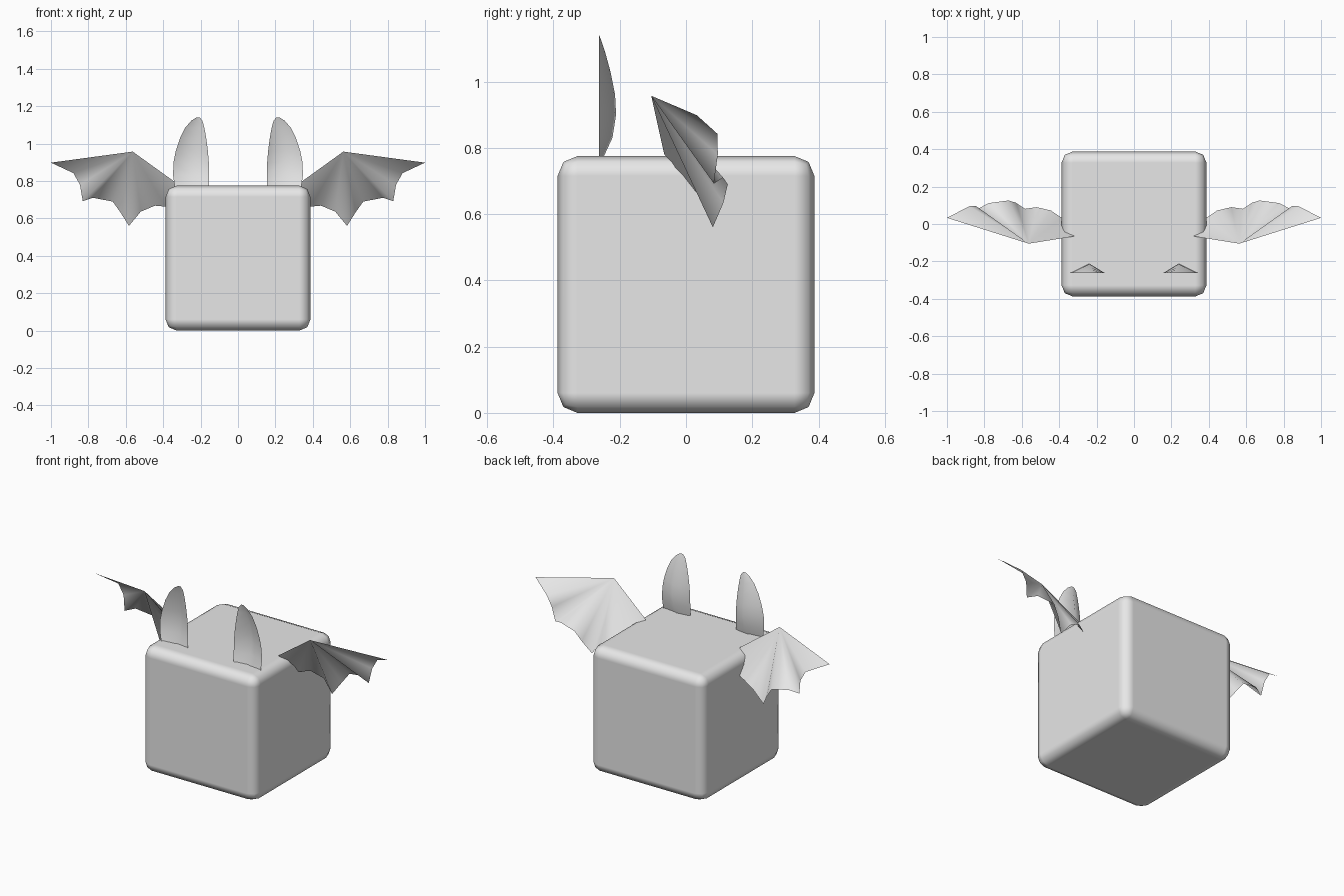
import bpy
import bmesh

if "Cube" in bpy.data.objects:
    bpy.data.objects.remove(bpy.data.objects["Cube"])

grey = bpy.data.materials.new("light_grey")
grey.diffuse_color = (0.8, 0.8, 0.8, 1.0)
grey.use_nodes = True
grey.node_tree.nodes["Principled BSDF"].inputs["Base Color"].default_value = grey.diffuse_color


def make_object(name, verts, faces, mirrored=False):
    mesh = bpy.data.meshes.new(name)
    mesh.from_pydata(verts, [], faces)
    mesh.materials.append(grey)
    for poly in mesh.polygons:
        poly.use_smooth = True
    obj = bpy.data.objects.new(name, mesh)
    bpy.context.collection.objects.link(obj)
    if mirrored:
        obj.modifiers.new("other_side", 'MIRROR')
    return obj


# Body: rounded cube standing on the ground
SIZE = 0.775
body = make_object("body", [], [])
bm = bmesh.new()
bmesh.ops.create_cube(bm, size=SIZE)
bmesh.ops.translate(bm, verts=bm.verts, vec=(0, 0, SIZE / 2))
for face in bm.faces:
    face.smooth = True
bm.to_mesh(body.data)
bm.free()
bevel = body.modifiers.new("rounded_edges", 'BEVEL')
bevel.width = 0.06
bevel.segments = 2
bevel.harden_normals = True

# Ears: folded shells, each row is (z, inner x, ridge x, outer x, ridge y)
EAR_FRONT = -0.263
ear_rows = [
    (0.765, 0.155, 0.24, 0.338, -0.252),
    (0.83, 0.155, 0.24, 0.347, -0.222),
    (0.90, 0.156, 0.24, 0.345, -0.211),
    (0.96, 0.161, 0.238, 0.333, -0.214),
    (1.03, 0.170, 0.235, 0.310, -0.228),
    (1.085, 0.180, 0.228, 0.282, -0.243),
    (1.122, 0.190, 0.220, 0.250, -0.255),
    (1.14, 0.205, 0.212, 0.222, -0.262),
]
ear_verts = []
for z, inner, ridge, outer, ridge_y in ear_rows:
    ear_verts += [(inner, EAR_FRONT, z), (ridge, ridge_y, z), (outer, EAR_FRONT, z)]
ear_faces = []
for row in range(len(ear_rows) - 1):
    for col in range(2):
        a = row * 3 + col
        ear_faces.append((a, a + 3, a + 4, a + 1))
make_object("ears", ear_verts, ear_faces, mirrored=True)

# Wings: pleated membrane fanning from the wrist to a scalloped rim
wrist = (0.563, -0.105, 0.957)
rim = [
    (1.0, 0.033, 0.898),     # outer tip
    (0.88, 0.095, 0.842),
    (0.845, 0.096, 0.78),
    (0.83, 0.084, 0.692),    # second finger tip
    (0.775, 0.112, 0.71),
    (0.67, 0.126, 0.69),
    (0.63, 0.113, 0.634),
    (0.583, 0.081, 0.56),    # third finger tip
    (0.52, 0.09, 0.636),
    (0.444, 0.072, 0.668),
    (0.387, 0.033, 0.663),
    (0.345, -0.018, 0.70),
    (0.32, -0.066, 0.782),   # root
]
wing_faces = [(0, i + 1, i) for i in range(1, len(rim))]
make_object("wings", [wrist] + rim, wing_faces, mirrored=True)
